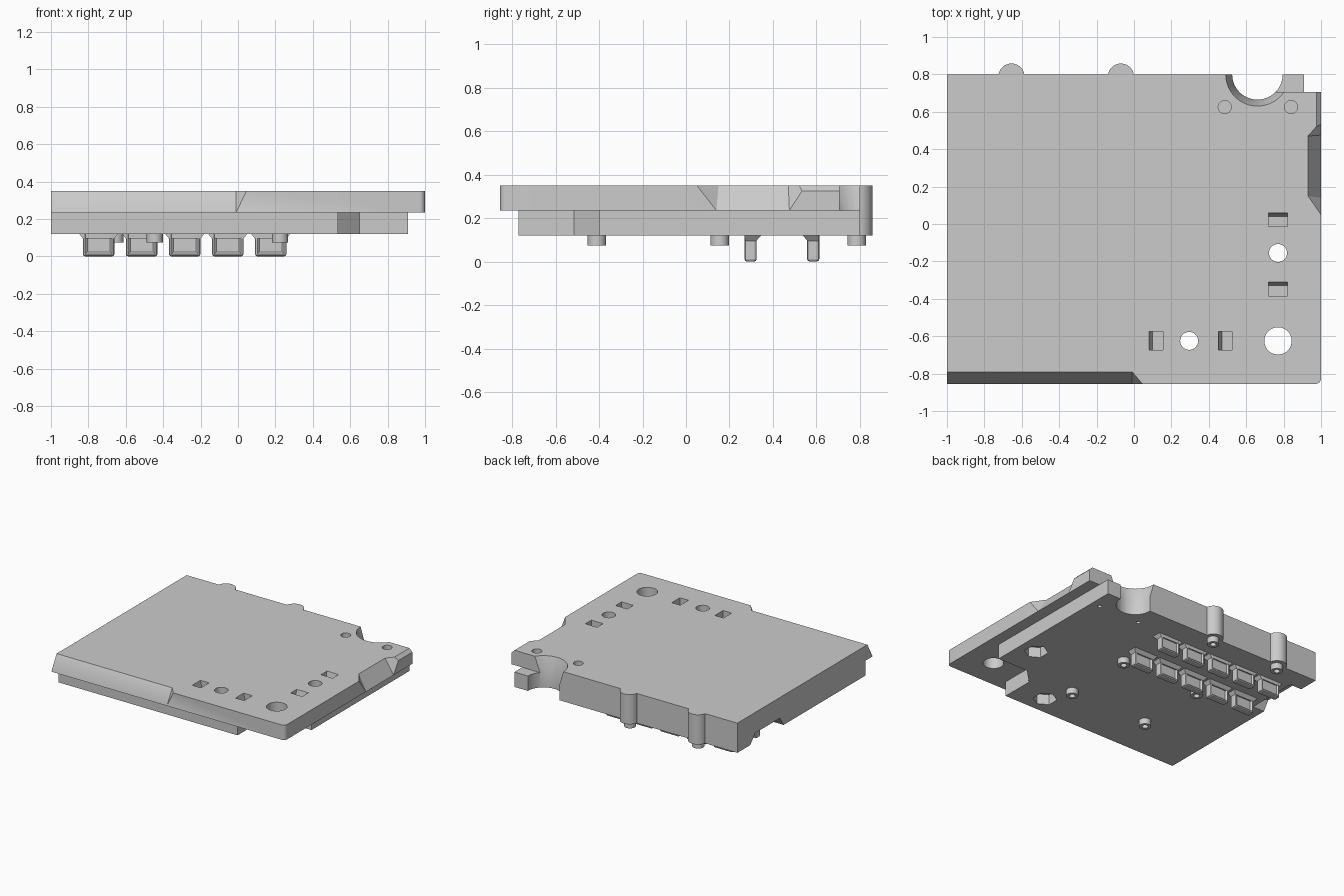
import bpy, bmesh, math
from mathutils import Matrix

cube = bpy.data.objects.get("Cube")
if cube:
    bpy.data.objects.remove(cube)

grey = bpy.data.materials.new("plain grey")
grey.use_nodes = True
grey.diffuse_color = (0.6, 0.6, 0.6, 1)
grey.node_tree.nodes["Principled BSDF"].inputs["Base Color"].default_value = (0.6, 0.6, 0.6, 1)


def make(name, bm):
    bmesh.ops.recalc_face_normals(bm, faces=bm.faces)
    mesh = bpy.data.meshes.new(name)
    bm.to_mesh(mesh)
    bm.free()
    mesh.materials.append(grey)
    ob = bpy.data.objects.new(name, mesh)
    bpy.context.collection.objects.link(ob)
    return ob


def prism(name, outline, z0, z1):
    bm = bmesh.new()
    face = bm.faces.new([bm.verts.new((x, y, z0)) for x, y in outline])
    up = bmesh.ops.extrude_face_region(bm, geom=[face])["geom"]
    bmesh.ops.translate(bm, vec=(0, 0, z1 - z0),
                        verts=[v for v in up if isinstance(v, bmesh.types.BMVert)])
    return make(name, bm)


def hull(name, points):
    bm = bmesh.new()
    for p in points:
        bm.verts.new(p)
    bmesh.ops.convex_hull(bm, input=bm.verts)
    bmesh.ops.dissolve_limit(bm, angle_limit=0.01, verts=bm.verts, edges=bm.edges)
    return make(name, bm)


def cylinder(name, x, y, z0, z1, r0, r1=None, sides=48):
    bm = bmesh.new()
    bmesh.ops.create_cone(bm, cap_ends=True, segments=sides, radius1=r0,
                          radius2=r0 if r1 is None else r1, depth=z1 - z0,
                          matrix=Matrix.Translation((x, y, (z0 + z1) / 2)))
    return make(name, bm)


def combine(target, other, operation="DIFFERENCE"):
    mod = target.modifiers.new("combine", "BOOLEAN")
    mod.operation, mod.solver, mod.object = operation, "EXACT", other
    bpy.context.view_layer.objects.active = target
    bpy.ops.object.modifier_apply(modifier=mod.name)
    bpy.data.objects.remove(other)


def smooth(ob):
    bpy.ops.object.select_all(action="DESELECT")
    ob.select_set(True)
    bpy.context.view_layer.objects.active = ob
    bpy.ops.object.shade_smooth_by_angle(angle=math.radians(30))


BOTTOM, STEP, TOP = 0.12, 0.235, 0.35

# Upper plate with one rounded corner, and the smaller stepped plate below it
corner = [(0.97 + 0.03 * math.sin(a), -0.825 - 0.03 * math.cos(a))
          for a in [i * math.pi / 12 for i in range(7)]]
body = prism("body_plate", [(-1, -0.855)] + corner +
             [(1, 0.705), (0.72, 0.705), (0.72, 0.8), (-1, 0.8)], STEP, TOP)
combine(body, prism("lower_plate", [(-1, -0.77), (0.535, -0.77), (0.535, -0.515), (0.65, -0.4),
                                    (0.91, -0.4), (0.91, 0.8), (-1, 0.8)], BOTTOM, STEP), "UNION")

# Round bosses on the back edge
for x in (-0.655, -0.07):
    combine(body, cylinder("boss", x, 0.788, BOTTOM, TOP, 0.07), "UNION")

# Round bite in the back edge, flared at the top
combine(body, cylinder("bite", 0.66, 0.8, 0, 0.5, 0.135, sides=64))
combine(body, cylinder("bite_flare", 0.66, 0.8, 0.2, 0.4, 0.124, 0.185, sides=64))

# Sloped front edge and sloped right recess with angled ends
front = [(-0.762, 0.4), (-0.883, 0.186), (-0.883, 0.4)]
combine(body, hull("front_slope", [(-1.1, y, z) for y, z in front] +
                   [(-0.01 - 0.846 * (y + 0.79) + 0.478 * (z - TOP), y, z) for y, z in front]))
side = [(0.9, 0.4), (1.03, 0.186), (1.03, 0.4)]
combine(body, hull("side_slope",
                   [(x, 0.15 - 1.43 * (x - 0.93) - 0.783 * (z - TOP), z) for x, z in side] +
                   [(x, 0.47 + 1.14 * (x - 0.93) + 0.65 * (z - TOP), z) for x, z in side]))
combine(body, hull("edge_chamfer", [(x, y, z) for y in (0.5, 0.75)
                                    for x, z in ((0.925, 0.4), (1.05, 0.275), (1.05, 0.4))]))

# Through holes, with hexagonal nut pockets underneath the two small ones
combine(body, cylinder("large_hole", 0.77, -0.625, 0, 0.5, 0.073))
for x, y in ((0.77, -0.155), (0.295, -0.625)):
    combine(body, cylinder("hole", x, y, 0, 0.5, 0.048))
    combine(body, cylinder("nut_pocket", x, y, 0, 0.2, 0.085, sides=6))

# Blind holes beside the bite, wide above and narrow below
for x in (0.485, 0.84):
    combine(body, cylinder("blind_hole", x, 0.625, 0.25, 0.5, 0.035, sides=32))
    combine(body, cylinder("pilot_hole", x, 0.625, 0, 0.18, 0.015, sides=24))

# Square pockets with one slanted wall
for along_x, cx, cy in ((False, 0.77, 0.023), (False, 0.77, -0.347),
                        (True, 0.118, -0.625), (True, 0.488, -0.625)):
    points = []
    for w in (-0.05, 0.05):
        for s, z in ((-0.037, 0.27), (0.018, 0.27), (0.037, TOP), (0.037, 0.4), (-0.037, 0.4)):
            points.append((cx - s, cy + w, z) if along_x else (cx + w, cy + s, z))
    combine(body, hull("pocket", points))

# Notch under the left edge
combine(body, hull("cable_notch", [(x, y, z) for x in (-1.1, -0.9)
                                   for y, z in ((0.22, 0.1), (0.28, 0.19), (0.58, 0.19), (0.66, 0.1))]))
smooth(body)

# Hollow locating pegs underneath
pegs = [(x, y) for x in (-0.445, 0.225) for y in (-0.41, 0.155)] + [(-0.655, 0.785), (-0.07, 0.785)]
for x, y in pegs:
    peg = cylinder("peg", x, y, 0.075, BOTTOM + 0.01, 0.043, sides=32)
    combine(peg, cylinder("peg_bore", x, y, 0, 0.11, 0.022, sides=24))
    smooth(peg)

# Two rows of clip tabs with recessed panels and a flared root
for i in range(5):
    for y, inner in ((0.297, 1), (0.585, -1)):
        x = -0.745 + 0.23 * i
        bm = bmesh.new()
        bmesh.ops.create_cube(bm, size=1, matrix=Matrix.Translation((x, y, 0.065)) @
                              Matrix.Diagonal((0.168, 0.056, 0.13, 1)))
        low = [e for e in bm.edges if any(v.co.z < 0.05 for v in e.verts)]
        bmesh.ops.bevel(bm, geom=low, offset=0.012, segments=2, profile=0.5, affect="EDGES")
        bm.normal_update()
        broad = sorted(bm.faces, key=lambda f: f.calc_area() * abs(f.normal.y))[-2:]
        bmesh.ops.inset_individual(bm, faces=broad, thickness=0.016, depth=-0.012)
        make("clip_tab", bm)
        root = [(x + sx * 0.084, y + sy, 0.095) for sx in (-1, 1) for sy in (-0.026, 0.026)]
        root += [(x + sx * 0.108, y + sy, 0.125) for sx in (-1, 1)
                 for sy in (-0.028 * inner, 0.052 * inner)]
        hull("clip_root", root)
